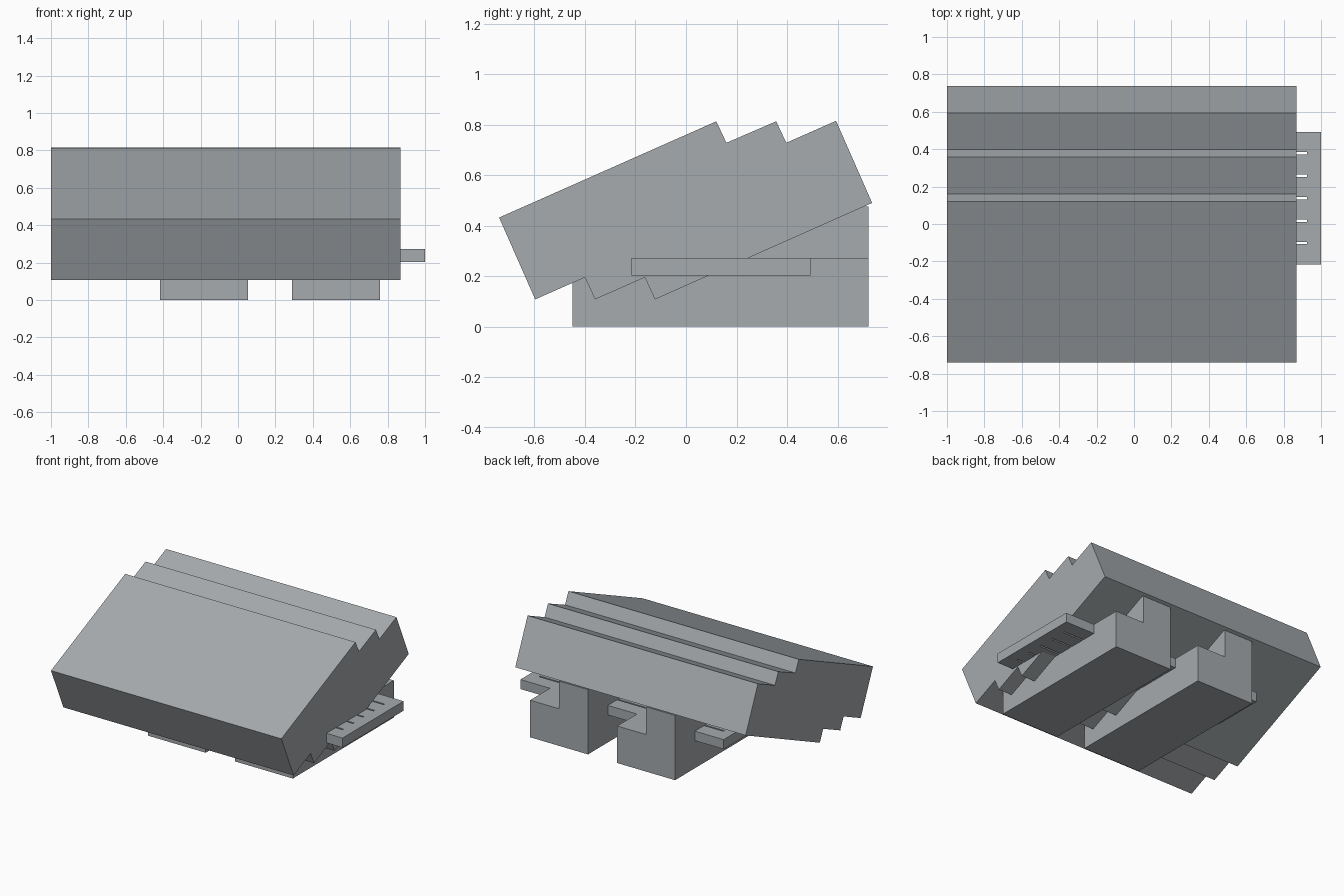
import bpy, bmesh
from mathutils import Vector

if "Cube" in bpy.data.objects:
    bpy.data.objects.remove(bpy.data.objects["Cube"])

grey = bpy.data.materials.new("plain grey")
grey.diffuse_color = (0.38, 0.405, 0.42, 1)
grey.use_nodes = True
grey.node_tree.nodes["Principled BSDF"].inputs["Base Color"].default_value = grey.diffuse_color


def prism(name, points, axis, start, end):
    """Extrude a flat outline along x (outline in y, z) or y (outline in x, z)."""
    bm = bmesh.new()
    if axis == "x":
        ring = [bm.verts.new((start, a, b)) for a, b in points]
        shift = Vector((end - start, 0, 0))
    else:
        ring = [bm.verts.new((a, start, b)) for a, b in points]
        shift = Vector((0, end - start, 0))
    face = bm.faces.new(ring)
    out = bmesh.ops.extrude_face_region(bm, geom=[face], use_keep_orig=True)
    moved = [g for g in out["geom"] if isinstance(g, bmesh.types.BMVert)]
    bmesh.ops.translate(bm, verts=moved, vec=shift)
    bmesh.ops.recalc_face_normals(bm, faces=bm.faces)
    mesh = bpy.data.meshes.new(name)
    bm.to_mesh(mesh)
    bm.free()
    mesh.materials.append(grey)
    obj = bpy.data.objects.new(name, mesh)
    bpy.context.collection.objects.link(obj)
    return obj


def box(name, x0, x1, y0, y1, z0, z1):
    return prism(name, [(y0, z0), (y1, z0), (y1, z1), (y0, z1)], "x", x0, x1)


# Tilted block with saw-tooth steps above and below
prism("tilted_block", [
    (-0.74, 0.432), (0.12, 0.813), (0.16, 0.728), (0.357, 0.813),
    (0.397, 0.728), (0.594, 0.815), (0.737, 0.49), (-0.123, 0.108),
    (-0.163, 0.195), (-0.36, 0.108), (-0.40, 0.195), (-0.597, 0.108),
], "x", -1.0, 0.87)

# Two feet, each with a low half and a taller half that meets the block
for side, x in (("left", -0.417), ("right", 0.29)):
    prism(side + "_foot", [
        (x, 0), (x + 0.47, 0), (x + 0.47, 0.272),
        (x + 0.235, 0.272), (x + 0.235, 0.475), (x, 0.475),
    ], "y", -0.45, 0.722)

# Slatted rack: six long slats between two end rails
Y0, Y1, Z0, Z1 = -0.216, 0.492, 0.202, 0.272
GAP = 0.012
pitch = (Y1 - Y0 + GAP) / 6
for i in range(6):
    y = Y0 + i * pitch
    box("rack_slat_%d" % (i + 1), -0.575, 0.925, y, y + pitch - GAP, Z0, Z1)
box("rack_left_rail", -0.65, -0.575, Y0, Y1, Z0, Z1)
box("rack_right_rail", 0.925, 1.0, Y0, Y1, Z0, Z1)
